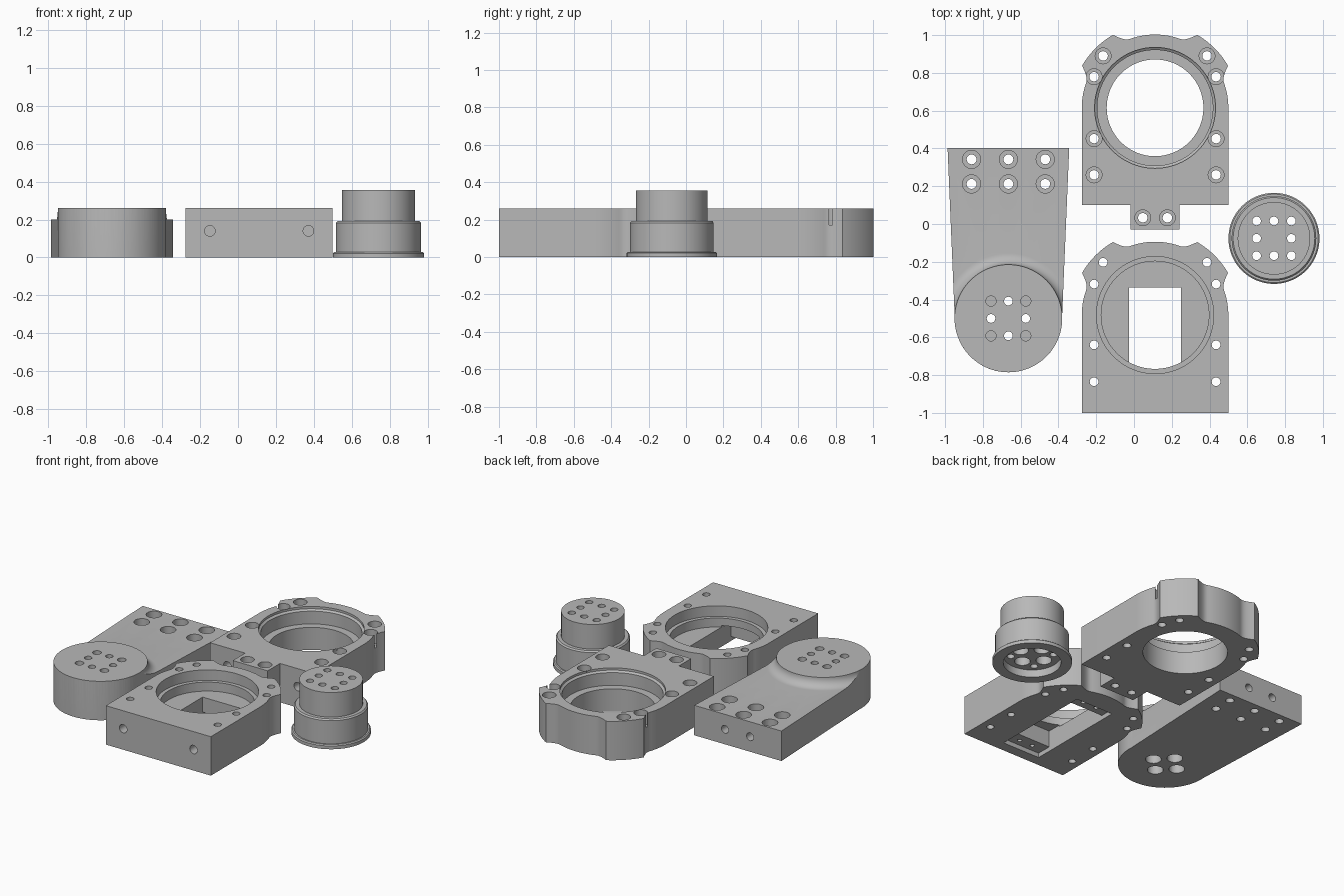
import bpy, bmesh, math
from mathutils import Matrix, Vector

if "Cube" in bpy.data.objects:
    bpy.data.objects.remove(bpy.data.objects["Cube"])

grey = bpy.data.materials.new("machined grey")
grey.diffuse_color = (0.48, 0.48, 0.48, 1)
grey.use_nodes = True
grey.node_tree.nodes["Principled BSDF"].inputs["Base Color"].default_value = grey.diffuse_color


def make(name, bm):
    bmesh.ops.remove_doubles(bm, verts=bm.verts, dist=1e-5)
    bmesh.ops.recalc_face_normals(bm, faces=bm.faces)
    me = bpy.data.meshes.new(name)
    bm.to_mesh(me)
    bm.free()
    me.materials.append(grey)
    ob = bpy.data.objects.new(name, me)
    bpy.context.collection.objects.link(ob)
    return ob


def prism(name, pts, z0, z1):
    bm = bmesh.new()
    face = bm.faces.new([bm.verts.new((x, y, z0)) for x, y in pts])
    res = bmesh.ops.extrude_face_region(bm, geom=[face])
    top = [v for v in res["geom"] if isinstance(v, bmesh.types.BMVert)]
    bmesh.ops.translate(bm, vec=(0, 0, z1 - z0), verts=top)
    return make(name, bm)


def box(x0, x1, y0, y1, z0, z1):
    return prism("cutter", [(x0, y0), (x1, y0), (x1, y1), (x0, y1)], z0, z1)


def lathe(name, c, profile, n=96, closed=False):
    """Revolve (radius, z) points about a vertical axis through c."""
    bm = bmesh.new()
    rings = [[bm.verts.new((c[0] + r * math.cos(math.tau * i / n),
                            c[1] + r * math.sin(math.tau * i / n), z))
              for i in range(n)] for r, z in profile]
    pairs = list(zip(rings, rings[1:])) + ([(rings[-1], rings[0])] if closed else [])
    for a, b in pairs:
        for i in range(n):
            j = (i + 1) % n
            bm.faces.new((a[i], a[j], b[j], b[i]))
    if not closed:
        bm.faces.new(rings[0])
        bm.faces.new(rings[-1])
    return make(name, bm)


def drill(c, r, z0, z1, n=24):
    return lathe("cutter", c, [(r, z0), (r, z1)], n)


def side_drill(x, y, z, r, depth):
    """Horizontal hole along y, centred on y."""
    bm = bmesh.new()
    bmesh.ops.create_cone(bm, cap_ends=True, segments=24, radius1=r, radius2=r,
                          depth=depth, matrix=Matrix.Translation(Vector((x, y, z)))
                          @ Matrix.Rotation(math.pi / 2, 4, 'X'))
    return make("cutter", bm)


def cut(ob, cutters):
    bpy.context.view_layer.objects.active = ob
    for c in cutters:
        m = ob.modifiers.new("cut", 'BOOLEAN')
        m.operation, m.solver, m.object = 'DIFFERENCE', 'EXACT', c
        bpy.ops.object.modifier_apply(modifier=m.name)
        bpy.data.objects.remove(c)


def finish(ob):
    bpy.ops.object.select_all(action='DESELECT')
    ob.select_set(True)
    bpy.context.view_layer.objects.active = ob
    bpy.ops.object.shade_smooth_by_angle(angle=math.radians(30))


def lobed_outline(c, base):
    """Round head with two raised lobes, straight sides, then the base points."""
    R, L = 0.388, 0.446
    half = []
    for i in range(46):
        a = i * 2
        d = abs(a - 45)
        if d <= 15:
            r = L
        elif d < 25:
            r = R + (L - R) * ((25 - d) / 10) ** 2
        else:
            r = R
        x = min(r * math.cos(math.radians(a)), 0.388)
        half.append((x, r * math.sin(math.radians(a))))
    head = half + [(-x, y) for x, y in half[-2::-1]]
    return [(c[0] + x, c[1] + y) for x, y in head] + base


H = 0.26
X = 0.1115
XL, XR = X - 0.388, X + 0.388

# Upper housing: lobed plate with tab, stepped bore and counterbored screws
cu = (X, 0.615)
upper = prism("upper_housing", lobed_outline(cu, [
    (XL, 0.1), (X - 0.129, 0.1), (X - 0.129, -0.03),
    (X + 0.129, -0.03), (X + 0.129, 0.1), (XR, 0.1)]), 0, H)
tools = [lathe("cutter", cu, [(0.256, -0.1), (0.256, 0.15), (0.306, 0.15),
                              (0.306, 0.235), (0.32, 0.245), (0.32, 0.4)])]
for dx, y in ((0.275, 0.89), (0.323, 0.78), (0.323, 0.452), (0.323, 0.26), (0.065, 0.033)):
    for s in (-1, 1):
        tools.append(lathe("cutter", (X + s * dx, y), [
            (0.025, -0.1), (0.025, 0.17), (0.042, 0.17), (0.042, 0.4)], 24))
tools += [side_drill(X + s * 0.26, 0.1, 0.14, 0.028, 0.2) for s in (-1, 1)]
cut(upper, tools)
finish(upper)

# Lower housing: stepped seat above, motor pocket with mounting ledges below
cl = (X, -0.482)
lower = prism("lower_housing", lobed_outline(cl, [(XL, -1), (XR, -1)]), 0, H)
tools = [lathe("cutter", cl, [(0.285, 0.13), (0.285, 0.19), (0.31, 0.19), (0.31, 0.4)]),
         box(X - 0.138, X + 0.138, -0.83, -0.335, -0.1, 0.14),
         box(X - 0.138, X + 0.138, -0.93, -0.24, -0.1, 0.03)]
for s in (-1, 1):
    tools += [drill((X + s * dx, y), 0.023, -0.1, 0.4) for dx, y in
              ((0.275, -0.203), (0.323, -0.318), (0.323, -0.64), (0.323, -0.835))]
    tools += [drill((X + s * 0.05, y), 0.014, -0.1, 0.1, 16) for y in (-0.285, -0.885)]
    tools.append(side_drill(X + s * 0.26, -1, 0.14, 0.028, 0.2))
cut(lower, tools)
finish(lower)

# Arm: tapered plate ending in a raised round pad with a concave fillet
ca = (-0.665, -0.5)
end = [(ca[0] + 0.285 * math.cos(math.radians(a)), ca[1] + 0.285 * math.sin(math.radians(a)))
       for a in range(3, -184, -3)]
arm = prism("arm", [(-0.987, 0.403), (-0.343, 0.403)] + end, 0, H)
fillet = [(0.345 - 0.06 * math.cos(t), H - 0.06 * math.sin(t))
          for t in (math.pi / 2 * i / 8 for i in range(9))]
tools = [lathe("cutter", ca, [(0.285, 0.4)] + fillet + [(1.5, 0.2), (1.5, 0.4)], closed=True)]
for x in (-0.86, -0.665, -0.47):
    for y in (0.342, 0.212):
        tools.append(lathe("cutter", (x, y), [
            (0.026, -0.1), (0.026, 0.1), (0.048, 0.1), (0.048, 0.4)], 24))
tools += [side_drill(x, 0.4, 0.1, 0.026, 0.12) for x in (-0.57, -0.755)]
D = 0.092
grid = [(i, j) for i in (-1, 0, 1) for j in (-1, 0, 1) if i or j]
for i, j in grid:
    p = (ca[0] + i * D, ca[1] + j * D)
    if i and j:
        tools.append(drill(p, 0.027, 0.1, 0.4))
    else:
        tools.append(lathe("cutter", p, [(0.048, -0.1), (0.048, 0.15),
                                         (0.023, 0.15), (0.023, 0.4)], 24))
cut(arm, tools)
finish(arm)

# Rotor hub: flanged stepped cylinder, recessed below, with a square of bolt holes
cr = (0.741, -0.076)
hub = lathe("rotor_hub", cr, [(0.241, 0), (0.241, 0.022), (0.234, 0.028), (0.224, 0.028),
                              (0.224, 0.183), (0.216, 0.192), (0.192, 0.192), (0.192, 0.356)])
tools = [drill(cr, 0.175, -0.1, 0.05, 64)]
for i, j in grid:
    p = (cr[0] + i * D, cr[1] + j * D)
    if i and j:
        tools.append(drill(p, 0.023, -0.1, 0.5))
    else:
        tools.append(lathe("cutter", p, [(0.048, -0.1), (0.048, 0.2),
                                         (0.023, 0.2), (0.023, 0.5)], 24))
cut(hub, tools)
finish(hub)
